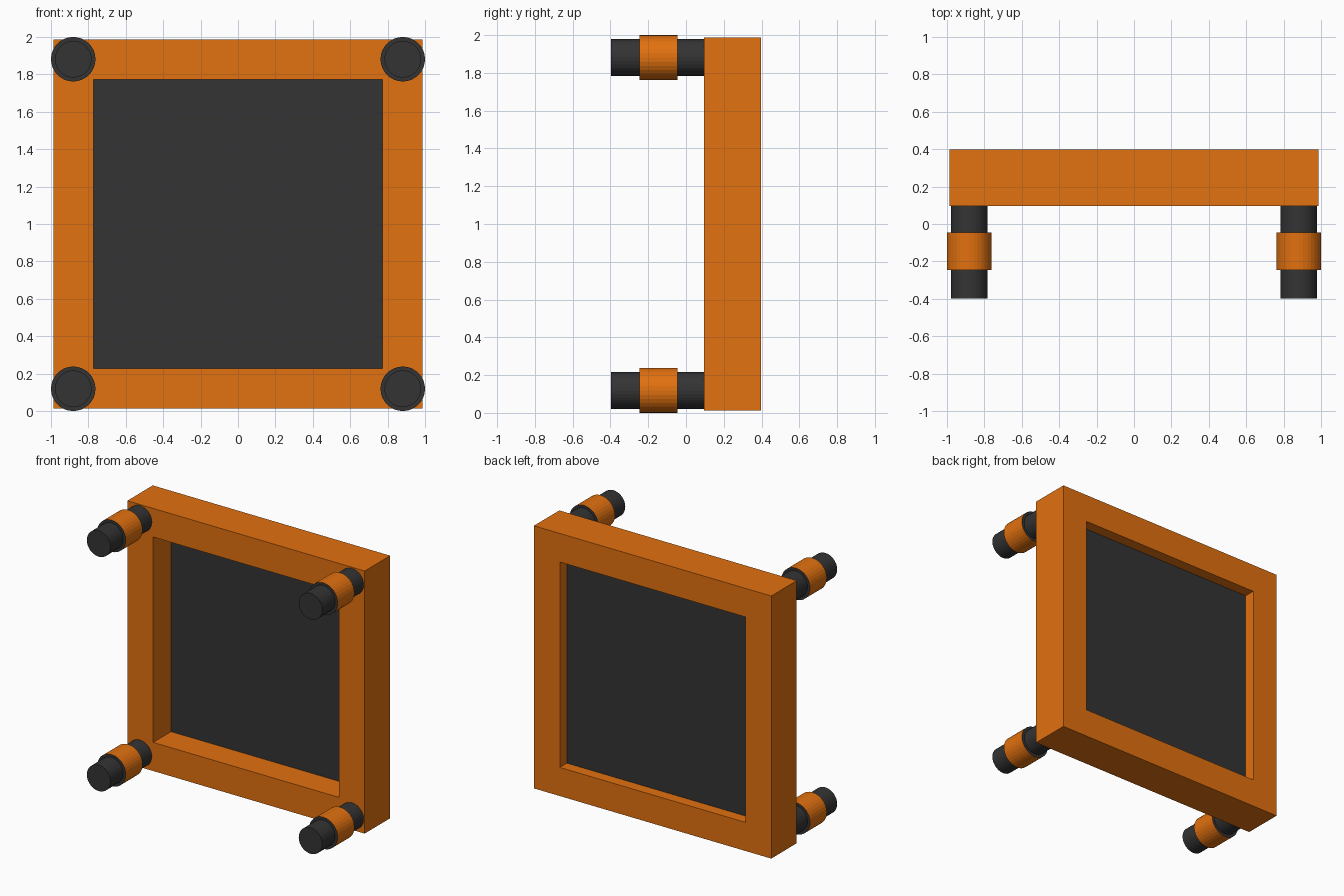
import bpy, bmesh, math
from mathutils import Matrix

if "Cube" in bpy.data.objects:
    bpy.data.objects.remove(bpy.data.objects["Cube"])


def material(name, rgb):
    m = bpy.data.materials.new(name)
    m.diffuse_color = (*rgb, 1.0)
    m.use_nodes = True
    m.node_tree.nodes["Principled BSDF"].inputs["Base Color"].default_value = m.diffuse_color
    return m


ORANGE = material("orange", (0.76, 0.165, 0.005))
DARK = material("dark grey", (0.034, 0.034, 0.034))


def finish(name, bm, mats):
    bmesh.ops.recalc_face_normals(bm, faces=bm.faces)
    mesh = bpy.data.meshes.new(name)
    bm.to_mesh(mesh)
    bm.free()
    for m in mats:
        mesh.materials.append(m)
    obj = bpy.data.objects.new(name, mesh)
    bpy.context.collection.objects.link(obj)
    return obj


def cylinder(name, x, z, r, y0, y1, side, cap):
    """Cylinder along y with its own cap colour."""
    bm = bmesh.new()
    place = Matrix.Translation((x, (y0 + y1) / 2, z)) @ Matrix.Rotation(math.pi / 2, 4, 'X')
    bmesh.ops.create_cone(bm, cap_ends=True, segments=32, radius1=r, radius2=r,
                          depth=y1 - y0, matrix=place)
    for f in bm.faces:
        f.material_index = 1 if len(f.verts) > 4 else 0
    return finish(name, bm, [side, cap])


CZ = 1.0                        # height of the frame's centre
OUTER, INNER = 0.987, 0.772     # half widths of frame and opening
FRONT, BACK = 0.095, 0.397      # frame depth range

# Square frame: mitred ring of quads
bm = bmesh.new()
corners = [(-1, -1), (1, -1), (1, 1), (-1, 1)]
section = [(OUTER, FRONT), (OUTER, BACK), (INNER, BACK), (INNER, FRONT)]
rings = [[bm.verts.new((sx * r, y, CZ + sz * r)) for r, y in section] for sx, sz in corners]
for i in range(4):
    a, b = rings[i], rings[(i + 1) % 4]
    for j in range(4):
        k = (j + 1) % 4
        bm.faces.new((a[j], a[k], b[k], b[j]))
finish("frame", bm, [ORANGE])

# Thin panel set inside the opening
bm = bmesh.new()
bmesh.ops.create_cube(bm, size=1, matrix=Matrix.Translation((0, 0.31, CZ))
                      @ Matrix.Diagonal((2 * INNER, 0.006, 2 * INNER, 1)))
finish("panel", bm, [DARK])

# Corner pegs with collars
for sx, sz in corners:
    x, z = sx * 0.881, CZ + sz * 0.881
    cylinder("peg", x, z, 0.098, -0.397, FRONT, DARK, DARK)
    cylinder("collar", x, z, 0.119, -0.245, -0.045, ORANGE, DARK)
